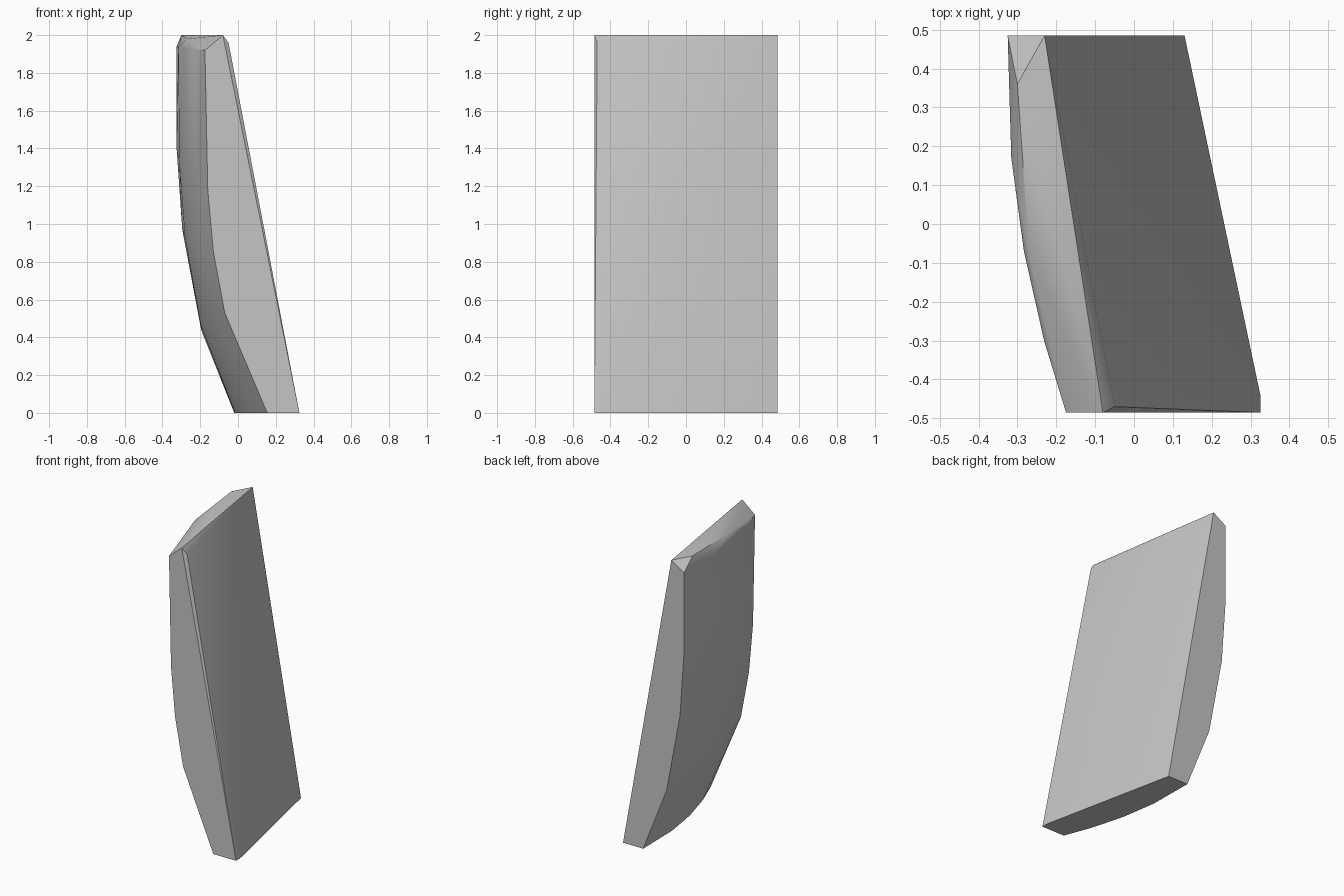
import bpy
import bmesh
from mathutils import Vector

cube = bpy.data.objects.get("Cube")
if cube:
    bpy.data.objects.remove(cube, do_unlink=True)

HALF = 0.485  # half depth

# Outer edge of the slab at each end, as (x, z) from the foot up
front_edge = [(0.155, 0), (-0.07, 0.53), (-0.13, 0.85), (-0.16, 1.18), (-0.175, 1.92)]
back_edge = [(-0.02, 0), (-0.195, 0.44), (-0.295, 0.97), (-0.325, 1.4), (-0.325, 1.94)]
bulges = [0.06, 0.05, 0.045, 0.045, 0.045]

# Bowed outer side, blended from the front edge to the back edge
points = []
for y in (-HALF, -0.3, -0.07, 0.17, HALF):
    t = (y + HALF) / (2 * HALF)
    for (fx, fz), (bx, bz), bulge in zip(front_edge, back_edge, bulges):
        x = fx + (bx - fx) * t - bulge * 4 * t * (1 - t)
        points.append((x, y, fz + (bz - fz) * t))

# Flat inner side with its clipped corner
points += [(-0.08, -HALF, 2), (-0.05, -0.47, 1.96), (-0.23, HALF, 2),
           (0.325, -HALF, 0), (0.325, -0.44, 0), (0.13, HALF, 0)]

# Raised rim of the sloping top
points += [(-0.30, 0.36, 2), (-0.27, -0.07, 1.98)]

# Skin the slab
bm = bmesh.new()
for p in points:
    bm.verts.new(Vector(p))
hull = bmesh.ops.convex_hull(bm, input=bm.verts[:])
loose = [v for v in bm.verts if not v.link_faces]
bmesh.ops.delete(bm, geom=loose, context='VERTS')
bmesh.ops.dissolve_limit(bm, angle_limit=0.01, verts=bm.verts[:], edges=bm.edges[:])
bmesh.ops.recalc_face_normals(bm, faces=bm.faces[:])
mesh = bpy.data.meshes.new("curved_slab")
bm.to_mesh(mesh)
bm.free()

slab = bpy.data.objects.new("curved_slab", mesh)
bpy.context.collection.objects.link(slab)

# Plain grey finish
grey = bpy.data.materials.new("light_grey")
grey.use_nodes = True
grey.diffuse_color = (0.56, 0.56, 0.56, 1)
shader = next(n for n in grey.node_tree.nodes if n.type == 'BSDF_PRINCIPLED')
shader.inputs["Base Color"].default_value = grey.diffuse_color
mesh.materials.append(grey)

# Smooth the bowed side, keep the rims sharp
bpy.ops.object.select_all(action='DESELECT')
slab.select_set(True)
bpy.context.view_layer.objects.active = slab
bpy.ops.object.shade_smooth_by_angle(angle=0.5)
